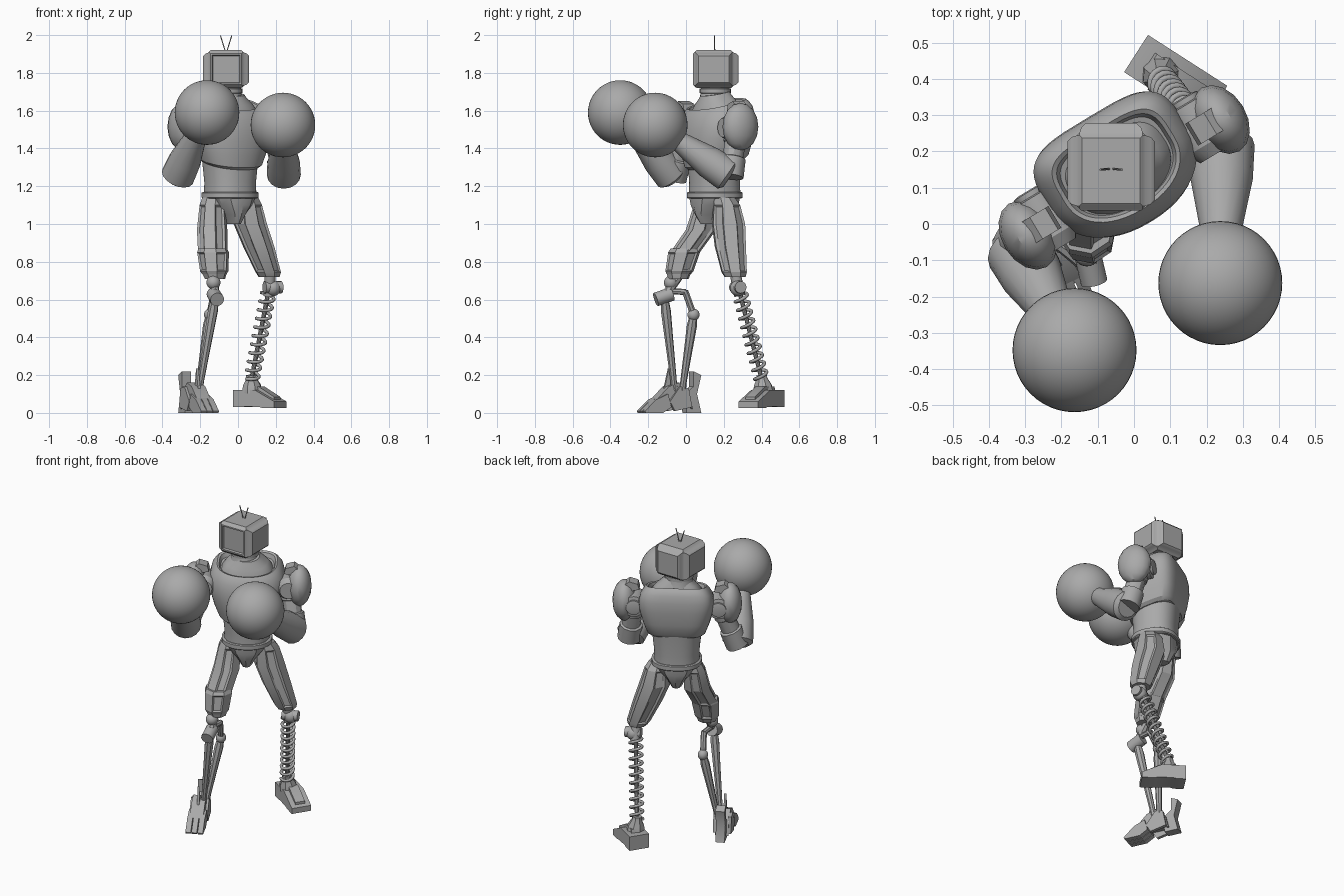
import bpy
import bmesh
from math import sin, cos, pi, radians
from mathutils import Vector, Matrix

cube = bpy.data.objects.get("Cube")
if cube:
    bpy.data.objects.remove(cube, do_unlink=True)

grey = bpy.data.materials.new("plain grey")
grey.use_nodes = True
grey.diffuse_color = (0.4, 0.4, 0.4, 1)
grey.node_tree.nodes["Principled BSDF"].inputs["Base Color"].default_value = grey.diffuse_color

# the torso is turned, so its parts are placed in a turned frame
TORSO = Matrix.Translation((-0.04, 0.15, 0)) @ Matrix.Rotation(radians(31), 4, "Z")


def add(name, bm, matrix=None, angle=30):
    if matrix:
        bm.transform(matrix)
    bmesh.ops.recalc_face_normals(bm, faces=bm.faces)
    mesh = bpy.data.meshes.new(name)
    bm.to_mesh(mesh)
    bm.free()
    for poly in mesh.polygons:
        poly.use_smooth = True
    mesh.set_sharp_from_angle(angle=radians(angle))
    mesh.materials.append(grey)
    obj = bpy.data.objects.new(name, mesh)
    bpy.context.scene.collection.objects.link(obj)
    return obj


def skin(bm, rings):
    """Join rings of points with quads and close both ends."""
    rings = [[bm.verts.new(p) for p in ring] for ring in rings]
    n = len(rings[0])
    sides = []
    for a, b in zip(rings, rings[1:]):
        for i in range(n):
            j = (i + 1) % n
            sides.append(bm.faces.new((a[i], a[j], b[j], b[i])))
    bm.faces.new(rings[0][::-1])
    bm.faces.new(rings[-1])
    return sides


def power(value, p):
    return abs(value) ** (2 / p) * (1 if value >= 0 else -1)


def hull(name, rings, front=2.2, back=2.4, tilt=0, n=48):
    """Torso shell: each ring is height, half width, half depth."""
    bm = bmesh.new()
    loops = []
    for z, w, d in rings:
        loop = []
        for i in range(n):
            a = 2 * pi * i / n
            p = back if sin(a) > 0 else front
            v = d * power(sin(a), p)
            loop.append((w * power(cos(a), p), v, z + tilt * v))
        loops.append(loop)
    skin(bm, loops)
    return add(name, bm, TORSO)


def lathe(name, start, end, profile, n=24):
    """Turned part: profile holds (fraction along the axis, radius)."""
    start, end = Vector(start), Vector(end)
    axis = end - start
    bm = bmesh.new()
    skin(bm, [[(r * cos(2 * pi * i / n), r * sin(2 * pi * i / n), t * axis.length)
               for i in range(n)] for t, r in profile])
    turn = axis.to_track_quat("Z", "Y").to_matrix().to_4x4()
    return add(name, bm, Matrix.Translation(start) @ turn)


def rod(name, start, end, r, n=16):
    return lathe(name, start, end, [(0, r), (1, r)], n)


def ball(name, centre, size, turn=0, n=24):
    bm = bmesh.new()
    bmesh.ops.create_uvsphere(bm, u_segments=n, v_segments=n // 2, radius=1)
    m = (Matrix.Translation(centre) @ Matrix.Rotation(radians(turn), 4, "Z")
         @ Matrix.Diagonal((*size, 1)))
    return add(name, bm, m)


def prism(name, profile, width, origin, turn, shift=0):
    """Side outline (along, up) given a width across."""
    bm = bmesh.new()
    skin(bm, [[(u, shift + s * width / 2, z) for u, z in profile] for s in (-1, 1)])
    return add(name, bm, Matrix.Translation(origin) @ Matrix.Rotation(radians(turn), 4, "Z"))


def thigh(name, rings, turn):
    """Eight-sided armour with long sunken strips on every other side."""
    bm = bmesh.new()
    sides = skin(bm, [[(x + r * cos(pi * i / 4 + turn), y + r * sin(pi * i / 4 + turn), z)
                       for i in range(8)] for x, y, z, r in rings])
    bmesh.ops.recalc_face_normals(bm, faces=bm.faces)
    for i in range(0, 8, 2):
        bmesh.ops.inset_region(bm, faces=sides[8 + i:-8:8], thickness=0.012, depth=-0.008)
    return add(name, bm, angle=20)


# torso
hull("belly", [(1.16, .135, .13), (1.22, .133, .128), (1.38, .15, .14)])
hull("chest", [(1.32, .15, .135), (1.335, .17, .148), (1.4, .195, .16), (1.48, .217, .168),
               (1.54, .222, .165), (1.59, .21, .155), (1.62, .19, .14), (1.635, .176, .126),
               (1.63, .165, .115), (1.605, .156, .108)], back=4, tilt=.25)
hull("trapezius", [(1.57, .156, .112), (1.61, .148, .104), (1.645, .12, .092),
                   (1.675, .085, .078), (1.69, .074, .072)], back=3, tilt=.18)
hull("belt", [(1.135, .14, .135), (1.14, .148, .14), (1.165, .148, .14), (1.17, .14, .135)])
hull("pelvis", [(1, .034, .085), (1.05, .06, .115), (1.1, .105, .128), (1.15, .135, .13)], n=12)
lathe("neck", (-.06, .155, 1.62), (-.06, .155, 1.74),
      [(0, .1), (.3, .085), (.6, .078), (.62, .083), (.8, .083), (.82, .075), (1, .075)])

# boxy head: raised panels on sides, back and top, sunken screen in front
bm = bmesh.new()
bmesh.ops.create_cube(bm, size=1)
bmesh.ops.transform(bm, matrix=Matrix.Diagonal((.19, .21, .19, 1)), verts=bm.verts)
bmesh.ops.bevel(bm, geom=list(bm.edges), offset=.008, segments=1, affect="EDGES")
bm.normal_update()
for f in [f for f in bm.faces if max(map(abs, f.normal)) > .99]:
    if f.normal.y < -.9:
        bmesh.ops.inset_region(bm, faces=[f], thickness=.006, depth=.005)
        bmesh.ops.inset_region(bm, faces=[f], thickness=.012)
        bmesh.ops.inset_region(bm, faces=[f], thickness=.006, depth=-.012)
    elif abs(f.normal.z) > .9:
        bmesh.ops.inset_region(bm, faces=[f], thickness=.01, depth=.006)
    else:
        bmesh.ops.inset_region(bm, faces=[f], thickness=.006, depth=.014)
        bmesh.ops.inset_region(bm, faces=[f], thickness=.018, depth=.012)
add("head", bm, Matrix.Translation((-.063, .147, 1.82)))
for side, s in (("left", 1), ("right", -1)):
    rod(side + "_antenna", (-.063 + s * .006, .152, 1.92), (-.063 + s * .03, .15, 1.998), .003, 6)

# arms: shoulder, elbow, glove centre
arms = {"left": (1, (.243, .235, 1.25), (.238, -.163, 1.524)),
        "right": (-1, (-.325, -.065, 1.24), (-.164, -.348, 1.59))}
for side, (s, elbow, fist) in arms.items():
    shoulder = TORSO @ Vector((s * .25, -.01, 1.51))
    rod(side + "_shoulder_axle", TORSO @ Vector((s * .12, 0, 1.51)), shoulder, .06)
    lathe(side + "_shoulder_joint", TORSO @ Vector((s * .25, .08, 1.51)),
          TORSO @ Vector((s * .25, -.1, 1.51)),
          [(0, .03), (.02, .045), (.1, .045), (.12, .065), (.8, .07), (1, .05)])
    ball(side + "_shoulder_pad", TORSO @ Vector((s * .31, -.025, 1.515)), (.072, .102, .126), 31, 16)
    prism(side + "_shoulder_plate",
          [(s * .22, 1.6), (s * .23, 1.635), (s * .28, 1.65), (s * .33, 1.61), (s * .27, 1.59)],
          .07, TORSO.translation, 31, -.02)
    elbow, fist = Vector(elbow), Vector(fist)
    lathe(side + "_upper_arm", shoulder, elbow,
          [(0, .06), (.3, .062), (.32, .055), (.6, .055), (.62, .068), (1, .07)], 12)
    lathe(side + "_forearm", elbow, fist,
          [(0, .065), (.04, .09), (.28, .086), (.65, .056), (.8, .052)], 16)
    ball(side + "_glove", fist, (.171, .171, .171), 0, 48)

# thighs
thigh("left_thigh", [(.05, .2, 1.14, .06), (.055, .215, 1.1, .075), (.065, .225, 1, .092),
                     (.11, .235, .88, .086), (.16, .255, .745, .07), (.165, .26, .72, .058)], .5)
thigh("right_thigh", [(-.13, .12, 1.14, .06), (-.135, .11, 1.1, .07), (-.137, .08, .97, .082),
                      (-.133, -.005, .85, .08), (-.125, -.038, .745, .068), (-.122, -.04, .71, .055)], .2)
thigh("right_knee_band", [(-.134, -.005, .87, .078), (-.132, -.01, .85, .086),
                          (-.126, -.035, .75, .076), (-.125, -.038, .735, .066)], .2)
rod("left_hip", (-.03, .18, 1.1), (.06, .215, 1.08), .05)
rod("right_hip", (-.06, .15, 1.1), (-.14, .1, 1.08), .05)

# spring leg
ball("left_knee", (.185, .275, .66), (.042, .042, .042))
rod("left_knee_pin", (.14, .258, .665), (.23, .29, .665), .032)
rod("left_knee_neck", (.17, .262, .73), (.165, .285, .62), .03)
top, bottom = Vector((.16, .285, .635)), Vector((.072, .4, .18))
rod("spring_core", top, bottom, .012, 10)
frame = (bottom - top).to_track_quat("Z", "Y")
turns, steps = 10, 16
curve = bpy.data.curves.new("spring", "CURVE")
curve.dimensions = "3D"
curve.bevel_depth = .009
curve.bevel_resolution = 2
curve.use_fill_caps = True
line = curve.splines.new("POLY")
line.points.add(turns * steps)
for i, point in enumerate(line.points):
    a = 2 * pi * i / steps
    p = top.lerp(bottom, i / (turns * steps)) + frame @ Vector((cos(a), sin(a), 0)) * .036
    point.co = (*p, 1)
curve.materials.append(grey)
bpy.context.scene.collection.objects.link(bpy.data.objects.new("spring", curve))

# block foot under the spring
prism("left_foot", [(-.13, .03), (-.13, .12), (.01, .12), (.13, .06), (.13, .025),
                    (.06, .025), (.04, .03), (-.05, .035), (-.07, .03)], .122, (.115, .4, 0), -32.7)
prism("left_foot_ridge", [(-.09, .11), (-.08, .14), (.01, .14), (.11, .085), (.11, .06)],
      .06, (.115, .4, 0), -32.7)
lathe("left_ankle", (.075, .41, .11), (.07, .4, .2), [(0, .055), (.4, .05), (.8, .03), (1, .03)], 8)

# linked lower leg
knee, drum, hock = Vector((-.13, -.08, .69)), Vector((-.12, -.115, .615)), Vector((-.15, .04, .52))
ball("right_knee", knee, (.037, .037, .037))
rod("right_knee_link", knee + Vector((0, .04, .03)), drum, .024, 8)
rod("right_shin_drum", drum + Vector((-.01, .04, .015)), drum + Vector((.01, -.045, -.015)), .037)
rod("right_rear_link", drum + Vector((0, .01, .03)), (-.125, .0, .64), .016, 8)
rod("right_rear_arm", (-.125, -.005, .645), hock, .018, 8)
ball("right_hock", hock, (.03, .032, .032))
bar = [(0, .02), (.15, .027), (.5, .022), (.9, .017), (1, .02)]
lathe("right_front_shin", drum, (-.205, -.06, .12), bar, 8)
lathe("right_rear_shin", hock, (-.21, -.02, .12), bar, 8)

# clawed foot
place = ((-.222, -.08, 0), -65)
prism("right_foot", [(-.11, .02), (-.09, .1), (-.03, .16), (.03, .14), (.1, .07),
                     (.1, .02), (.02, .05), (-.05, .05)], .08, *place)
for name, shift in (("outer", -.036), ("middle", 0), ("inner", .036)):
    prism(name + "_toe", [(.02, .03), (.04, .1), (.11, .07), (.175, .01), (.17, 0), (.07, 0)],
          .032, *place, shift)
prism("foot_spike", [(-.01, .1), (.015, .235), (.05, .09)], .014, *place)
prism("heel_claw", [(-.12, .22), (-.165, .2), (-.14, .1), (-.165, 0), (-.08, 0), (-.07, .1), (-.12, .14)],
      .055, *place)
for side, s in (("inner", 1), ("outer", -1)):
    prism(side + "_ankle_plate", [(-.1, .03), (-.08, .13), (-.03, .14), (.03, .06), (.0, .01)],
          .02, *place, s * .044)
